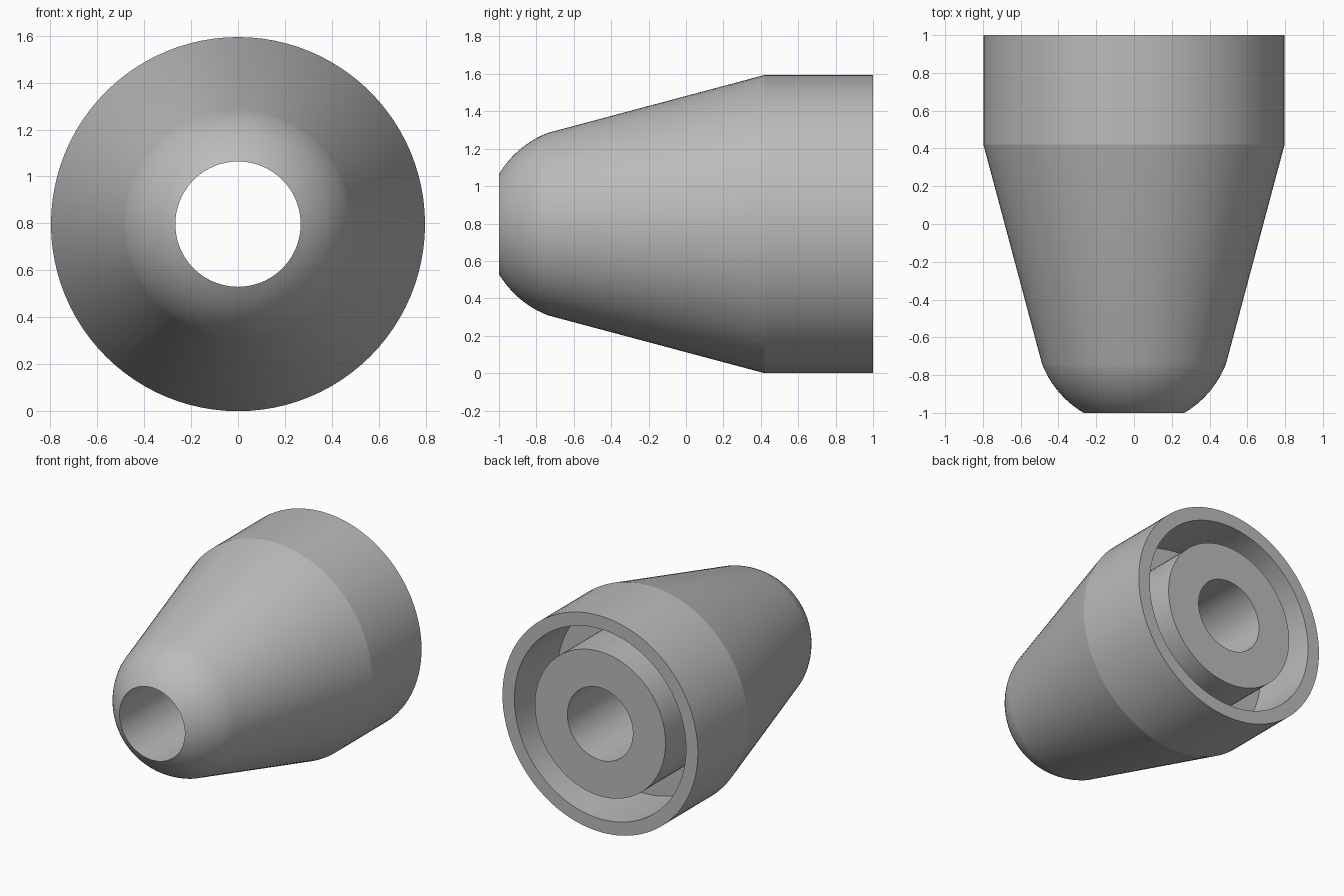
import bpy
import bmesh
import math
from mathutils import Matrix

cube = bpy.data.objects.get("Cube")
if cube:
    bpy.data.objects.remove(cube, do_unlink=True)

SEGMENTS = 96
RADIUS = 0.797
BORE = 0.267

grey = bpy.data.materials.new("plain grey")
grey.use_nodes = True
colour = (0.5, 0.5, 0.5, 1)
grey.diffuse_color = colour
grey.node_tree.nodes["Principled BSDF"].inputs["Base Color"].default_value = colour


def lathe(name, profile):
    """Revolve a closed (radius, y) profile around the horizontal axis."""
    bm = bmesh.new()
    verts = [bm.verts.new((r, y, 0)) for r, y in profile]
    edges = [bm.edges.new((a, b)) for a, b in zip(verts, verts[1:] + verts[:1])]
    bmesh.ops.spin(bm, geom=verts + edges, cent=(0, 0, 0), axis=(0, 1, 0),
                   angle=math.tau, steps=SEGMENTS, use_duplicate=False)
    bmesh.ops.remove_doubles(bm, verts=bm.verts, dist=0.0001)
    bmesh.ops.recalc_face_normals(bm, faces=bm.faces)
    bmesh.ops.transform(bm, matrix=Matrix.Translation((0, 0, RADIUS)), verts=bm.verts)
    mesh = bpy.data.meshes.new(name)
    bm.to_mesh(mesh)
    bm.free()
    mesh.materials.append(grey)
    obj = bpy.data.objects.new(name, mesh)
    bpy.context.collection.objects.link(obj)
    bpy.ops.object.select_all(action='DESELECT')
    obj.select_set(True)
    bpy.context.view_layer.objects.active = obj
    bpy.ops.object.shade_smooth_by_angle(angle=math.radians(12))
    return obj


# Rounded nose: part of a sphere between the bore and the cone
nose_centre, nose_radius = -0.55, 0.523
start = math.asin(BORE / nose_radius)
end = math.acos(0.19 / nose_radius)
nose = []
for i in range(13):
    a = start + (end - start) * i / 12
    nose.append((nose_radius * math.sin(a), nose_centre - nose_radius * math.cos(a)))
nose[0] = (BORE, -1)

# Cone, straight skirt, ring pocket around the core, and central bore
body = [(RADIUS, 0.42), (RADIUS, 1), (0.7, 1), (0.7, 0.5),
        (0.533, 0.5), (0.533, 1), (BORE, 1)]
lathe("tapered_foot", nose + body)
